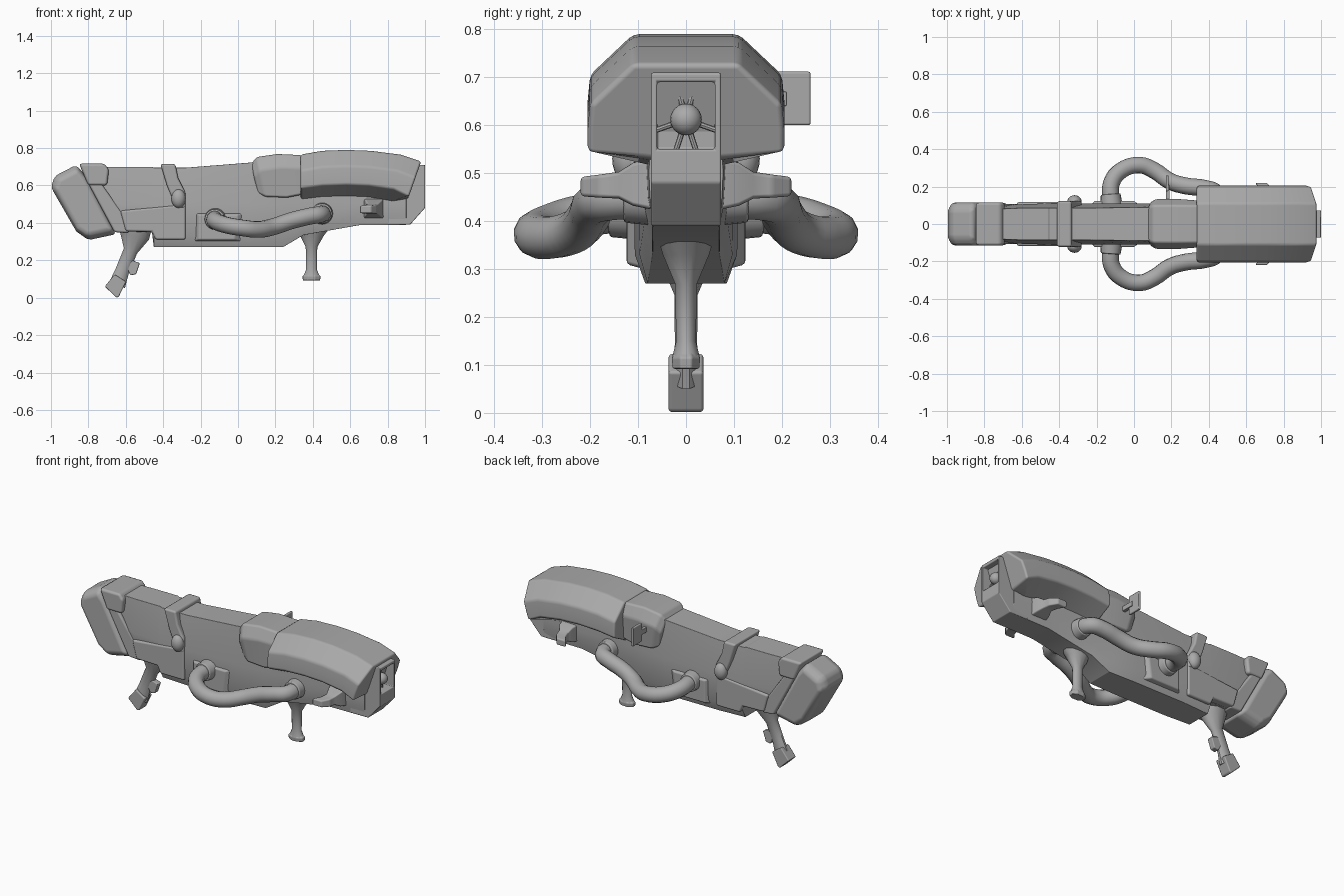
import bpy, bmesh, math
from mathutils import Vector

if "Cube" in bpy.data.objects:
    bpy.data.objects.remove(bpy.data.objects["Cube"])

paint = bpy.data.materials.new("grey_paint")
paint.diffuse_color = (0.4, 0.4, 0.4, 1)
paint.use_nodes = True
paint.node_tree.nodes["Principled BSDF"].inputs["Base Color"].default_value = paint.diffuse_color


def finish(ob, bevel=0.0, seg=2):
    ob.data.materials.clear()
    ob.data.materials.append(paint)
    if bevel:
        ob.data.shade_smooth()
        m = ob.modifiers.new("soft_edges", 'BEVEL')
        m.width, m.segments, m.harden_normals = bevel, seg, True
        m.limit_method, m.angle_limit = 'ANGLE', math.radians(25)
    else:
        bpy.ops.object.select_all(action='DESELECT')
        ob.select_set(True)
        bpy.context.view_layer.objects.active = ob
        bpy.ops.object.shade_smooth_by_angle(angle=math.radians(40))
    return ob


def loft(name, rings, bevel=0.0, seg=2):
    """Skin a closed solid through rings that have equal point counts."""
    bm = bmesh.new()
    vs = [[bm.verts.new(p) for p in r] for r in rings]
    n = len(rings[0])
    for a, b in zip(vs, vs[1:]):
        for i in range(n):
            j = (i + 1) % n
            bm.faces.new((a[i], a[j], b[j], b[i]))
    bm.faces.new(vs[0])
    bm.faces.new(vs[-1])
    bmesh.ops.recalc_face_normals(bm, faces=bm.faces)
    me = bpy.data.meshes.new(name)
    bm.to_mesh(me)
    bm.free()
    ob = bpy.data.objects.new(name, me)
    bpy.context.collection.objects.link(ob)
    return finish(ob, bevel, seg)


def prism(name, profile, y0, y1, bevel=0.0):
    """Side profile (x, z) extruded from y0 to y1."""
    return loft(name, [[(x, y, z) for x, z in profile] for y in (y0, y1)], bevel)


def section(x, half, lean=0.0, z0=0.0):
    """Symmetric cross-section from half points (y, z), top to bottom."""
    pts = half + [(-y, z) for y, z in reversed(half)]
    return [(x + (z - z0) * lean, y, z) for y, z in pts]


def limb(name, stations, sides, bevel=0.0):
    """Upright limb through (centre x, z, half x, half y) stations."""
    off = math.pi / sides
    return loft(name, [[(cx + hx * math.cos(off + i * math.tau / sides),
                         hy * math.sin(off + i * math.tau / sides),
                         z + tilt * math.cos(off + i * math.tau / sides))
                        for i in range(sides)]
                       for cx, z, hx, hy, tilt in stations], bevel)


def cylinder(name, p, q, r0, r1, sides=20, bevel=0.0):
    p, q = Vector(p), Vector(q)
    bpy.ops.mesh.primitive_cone_add(vertices=sides, radius1=r0, radius2=r1,
                                    depth=(q - p).length, location=(p + q) / 2,
                                    rotation=(q - p).to_track_quat('Z', 'Y').to_euler())
    ob = bpy.context.object
    ob.name = name
    return finish(ob, bevel)


# main hull, lofted from tail to front: x, top, bottom, top / middle / bottom half widths
hull = [(-.74, .70, .44, .08, .095, .07), (-.62, .70, .355, .085, .105, .075),
        (-.46, .70, .35, .085, .11, .075), (-.45, .695, .27, .085, .11, .075),
        (-.28, .695, .27, .085, .11, .085), (.06, .722, .27, .09, .11, .085),
        (.24, .74, .27, .085, .10, .08), (.35, .74, .335, .08, .09, .07),
        (.65, .74, .388, .075, .085, .07), (.90, .70, .39, .07, .078, .07)]
loft("hull", [section(x, [(a, t), (b, .50), (b * .97, b0 + .06), (c, b0)])
              for x, t, b0, a, b, c in hull], .008)

# nose with a recessed lamp window
nose = prism("nose", [(.80, .71), (1, .71), (1, .48), (.92, .39), (.80, .39)], -.073, .073, .005)
cutter = prism("window_cutter", [(.93, .69), (1.1, .69), (1.1, .55), (.93, .55)], -.06, .06)
cutter.hide_render = True
cutter.hide_set(True)
cut = nose.modifiers.new("window", 'BOOLEAN')
cut.operation, cut.object, cut.solver = 'DIFFERENCE', cutter, 'EXACT'
nose.modifiers.move(1, 0)
bpy.ops.mesh.primitive_uv_sphere_add(segments=20, ring_count=12, radius=.033, location=(.962, 0, .612))
bpy.context.object.name = "lamp"
finish(bpy.context.object)
for i, (y, z) in enumerate([(-.02, .69), (.02, .69), (-.02, .55), (.02, .55), (-.062, .59), (.062, .59)]):
    cylinder(f"lamp_spoke_{i}", (.95, 0, .612), (.95, y, z), .006, .006, 8)

# large faceted hood: x, top, lower edge, forward lean of the section
hood = [(.335, .765, .575, 0), (.45, .785, .59, 0), (.58, .79, .595, 0),
        (.70, .785, .59, .05), (.83, .765, .57, .2), (.91, .728, .53, .35)]
loft("hood", [section(x, [(.11, t), (.20, t - .085), (.205, (t + b) / 2 - .04), (.205, b + .01),
                          (.075, b - .055 if x < .9 else b)], lean, b)
              for x, t, b, lean in hood], .012)

# collar behind the hood
collar = [(.07, .715, .56, .085, .115, .10), (.10, .752, .54, .10, .135, .12),
          (.21, .768, .535, .10, .135, .125), (.345, .762, .56, .10, .125, .11)]
loft("hood_collar", [section(x, [(a, t), (b, t - .07), (c, z)], -.22, t)
                     for x, t, z, a, b, c in collar], .012)

# tail pod with rounded faceted shell
tail = [(-1, .59), (-.98, .65), (-.865, .71), (-.82, .66), (-.65, .34), (-.80, .308), (-.865, .355)]
mid = Vector((-.83, .51))
loft("tail_pod", [[(mid.x + (x - mid.x) * s, y, mid.y + (z - mid.y) * s) for x, z in tail]
                  for y, s in ((-.115, .86), (-.075, 1), (.075, 1), (.115, .86))], .02, 3)

# clamp around the tail, with slanted struts
prism("tail_clamp", [(-.85, .717), (-.715, .717), (-.69, .685), (-.70, .60), (-.80, .60)], -.115, .115, .015)
prism("tail_strut", [(-.80, .61), (-.73, .61), (-.61, .44), (-.58, .345), (-.66, .35)], -.108, .108, .012)

# lower side panels
prism("lower_panel", [(-.63, .465), (-.28, .50), (-.28, .31), (-.44, .31), (-.46, .352), (-.60, .355)],
      -.118, .118, .012)

# strap band over the hull
prism("strap", [(-.415, .715), (-.335, .715), (-.32, .64), (-.28, .56), (-.28, .48), (-.33, .48), (-.38, .60)],
      -.122, .122, .012)

# rear leg and foot
limb("rear_leg", [(-.55, .38, .09, .07, -.02), (-.553, .33, .08, .06, -.02), (-.575, .25, .036, .025, -.015),
                  (-.62, .14, .036, .024, -.015), (-.645, .07, .042, .03, -.02)], 12)
prism("rear_foot", [(-.712, .06), (-.66, .125), (-.598, .085), (-.638, .004), (-.65, 0)], -.036, .036, .01)
prism("rear_leg_catch", [(-.60, .17), (-.565, .20), (-.525, .185), (-.545, .125), (-.575, .12)], -.018, .018, .005)

# front leg and foot
limb("front_leg", [(.40, .38, .10, .065, 0), (.395, .33, .065, .05, 0), (.393, .27, .032, .024, 0),
                   (.393, .15, .030, .021, 0), (.393, .115, .045, .03, 0)], 12)
limb("front_foot", [(.393, .13, .035, .022, 0), (.393, .115, .052, .032, 0), (.393, .092, .05, .03, 0)], 8, .004)

# parts on both sides
path = [(-.12, .06, .42), (-.125, .15, .42), (-.12, .22, .41), (-.07, .285, .39), (.03, .315, .372),
        (.11, .285, .365), (.19, .23, .38), (.28, .203, .41), (.38, .19, .435), (.44, .165, .445), (.45, .06, .45)]
for s, side in ((-1, "front"), (1, "back")):
    # curved side rail
    cu = bpy.data.curves.new(f"side_rail_{side}", 'CURVE')
    cu.dimensions, cu.bevel_depth, cu.bevel_resolution, cu.use_fill_caps = '3D', .045, 4, True
    sp = cu.splines.new('BEZIER')
    sp.bezier_points.add(len(path) - 1)
    for bp, (x, y, z) in zip(sp.bezier_points, path):
        bp.co = (x, s * y, z)
        bp.handle_left_type = bp.handle_right_type = 'AUTO'
    sp.resolution_u = 4
    rail = bpy.data.objects.new(f"side_rail_{side}", cu)
    bpy.context.collection.objects.link(rail)
    bpy.ops.object.select_all(action='DESELECT')
    rail.select_set(True)
    bpy.context.view_layer.objects.active = rail
    bpy.ops.object.convert(target='MESH')
    finish(bpy.context.object)
    # sockets where the rail meets the hull
    cylinder(f"rear_socket_{side}", (-.12, s * .09, .42), (-.125, s * .16, .42), .06, .053, 20, .006)
    cylinder(f"front_socket_{side}", (.45, s * .06, .45), (.45, s * .13, .45), .06, .053, 20, .006)
    # tapered block behind the rear socket
    loft(f"side_block_{side}",
         [[(a, s * y, c), (b, s * y, c), (b - .02, s * y, d), (a, s * y, d)]
          for y, a, b, c, d in ((.05, -.27, .10, .47, .29), (.124, -.21, .0, .445, .31))], .008)
    # strap knob
    bpy.ops.mesh.primitive_uv_sphere_add(segments=20, ring_count=12, radius=1, location=(-.318, s * .12, .53))
    knob = bpy.context.object
    knob.name, knob.scale = f"strap_knob_{side}", (.038, .034, .05)
    finish(knob)
    # hand peg under the hood
    loft(f"hand_peg_{side}",
         [[(cx - h, s * y, z - v), (cx + h, s * y, z - v), (cx + h, s * y, z + v), (cx - h, s * y, z + v)]
          for y, cx, h, z, v in ((.06, .725, .055, .477, .055), (.11, .725, .045, .477, .045),
                                 (.14, .72, .03, .475, .028), (.18, .71, .032, .473, .024),
                                 (.22, .68, .032, .472, .02))], .008)

# small mirror plate on the back side
prism("mirror_arm", [(.17, .64), (.19, .64), (.19, .67), (.17, .67)], .10, .21, .003)
prism("mirror_plate", [(.17, .60), (.185, .60), (.185, .712), (.17, .712)], .175, .26, .005)
